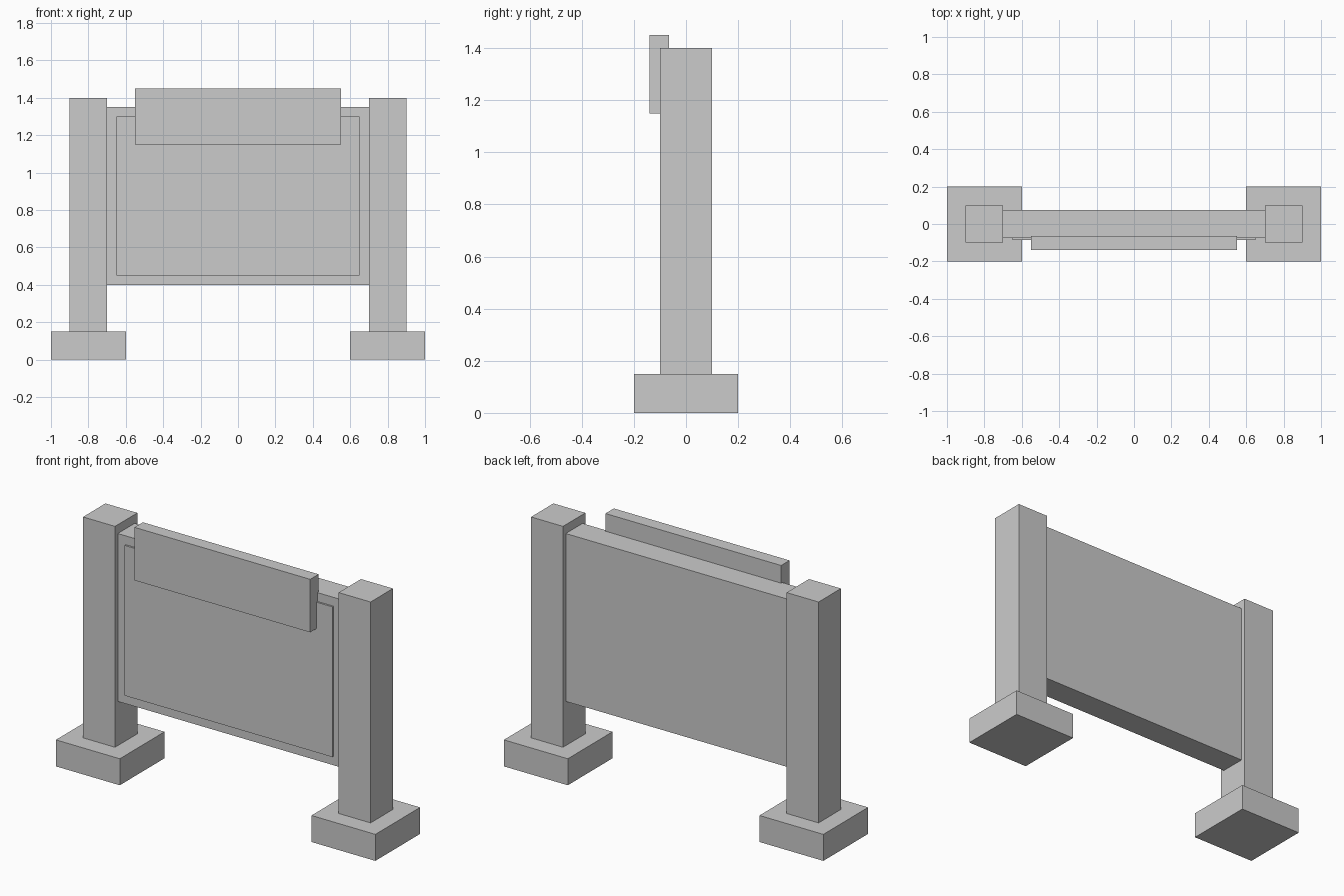
import bpy
import bmesh
from mathutils import Vector

if "Cube" in bpy.data.objects:
    bpy.data.objects.remove(bpy.data.objects["Cube"])


def box(name, lo, hi):
    """Box spanning two opposite corners."""
    lo, hi = Vector(lo), Vector(hi)
    bm = bmesh.new()
    bmesh.ops.create_cube(bm, size=1.0)
    bmesh.ops.scale(bm, vec=hi - lo, verts=bm.verts)
    bmesh.ops.translate(bm, vec=(lo + hi) / 2, verts=bm.verts)
    mesh = bpy.data.meshes.new(name)
    bm.to_mesh(mesh)
    bm.free()
    obj = bpy.data.objects.new(name, mesh)
    bpy.context.collection.objects.link(obj)
    return obj


# Footing and post on each side
for side, cx in (("left", -0.8), ("right", 0.8)):
    box(f"{side}_footing", (cx - 0.2, -0.2, 0), (cx + 0.2, 0.2, 0.15))
    box(f"{side}_post", (cx - 0.1, -0.1, 0.15), (cx + 0.1, 0.1, 1.4))

# Main board between the posts
box("board", (-0.7, -0.075, 0.4), (0.7, 0.075, 1.35))

# Thin raised face on the front of the board
box("face_panel", (-0.65, -0.085, 0.45), (0.65, -0.065, 1.3))

# Header plate overlapping the top front edge
box("header_plate", (-0.55, -0.14, 1.15), (0.55, -0.065, 1.45))
